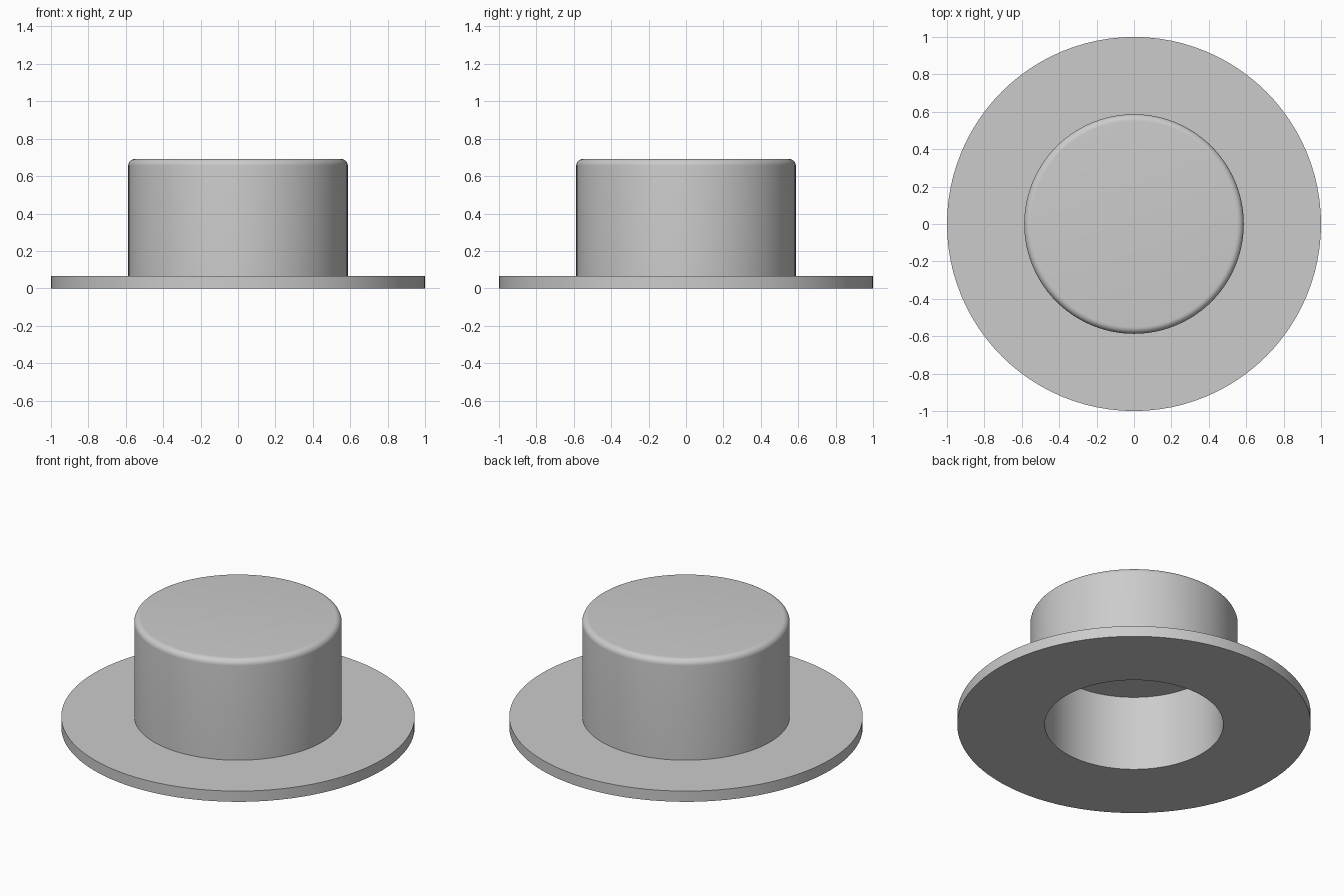
import bpy
import bmesh
import math

cube = bpy.data.objects.get("Cube")
if cube:
    bpy.data.objects.remove(cube, do_unlink=True)

SEGMENTS = 96
BRIM_R, CROWN_R, BORE_R = 1.0, 0.587, 0.505
BRIM_TOP, TOP, CEILING, FILLET = 0.067, 0.692, 0.47, 0.036

# One plain grey material
grey = bpy.data.materials.new("light grey")
grey.use_nodes = True
colour = (0.6, 0.6, 0.6, 1)
grey.diffuse_color = colour
grey.node_tree.nodes["Principled BSDF"].inputs["Base Color"].default_value = colour

# Half profile: blind bore, flat underside, brim, crown wall, rounded top edge
profile = [(0, CEILING), (BORE_R, CEILING), (BORE_R, 0), (BRIM_R, 0),
           (BRIM_R, BRIM_TOP), (CROWN_R, BRIM_TOP)]
for i in range(9):
    a = math.pi / 2 * i / 8
    profile.append((CROWN_R - FILLET + FILLET * math.cos(a),
                    TOP - FILLET + FILLET * math.sin(a)))
profile.append((0, TOP))

# Revolve the profile around the vertical axis
bm = bmesh.new()
verts = [bm.verts.new((r, 0, z)) for r, z in profile]
edges = [bm.edges.new(pair) for pair in zip(verts, verts[1:])]
bmesh.ops.spin(bm, geom=verts + edges, cent=(0, 0, 0), axis=(0, 0, 1),
               angle=math.tau, steps=SEGMENTS, use_merge=True)
bmesh.ops.remove_doubles(bm, verts=bm.verts, dist=1e-5)
bmesh.ops.recalc_face_normals(bm, faces=bm.faces)
mesh = bpy.data.meshes.new("flanged_cap")
bm.to_mesh(mesh)
bm.free()
mesh.materials.append(grey)

cap = bpy.data.objects.new("flanged_cap", mesh)
bpy.context.collection.objects.link(cap)
bpy.ops.object.select_all(action="DESELECT")
cap.select_set(True)
bpy.context.view_layer.objects.active = cap
bpy.ops.object.shade_smooth_by_angle(angle=math.radians(30))
